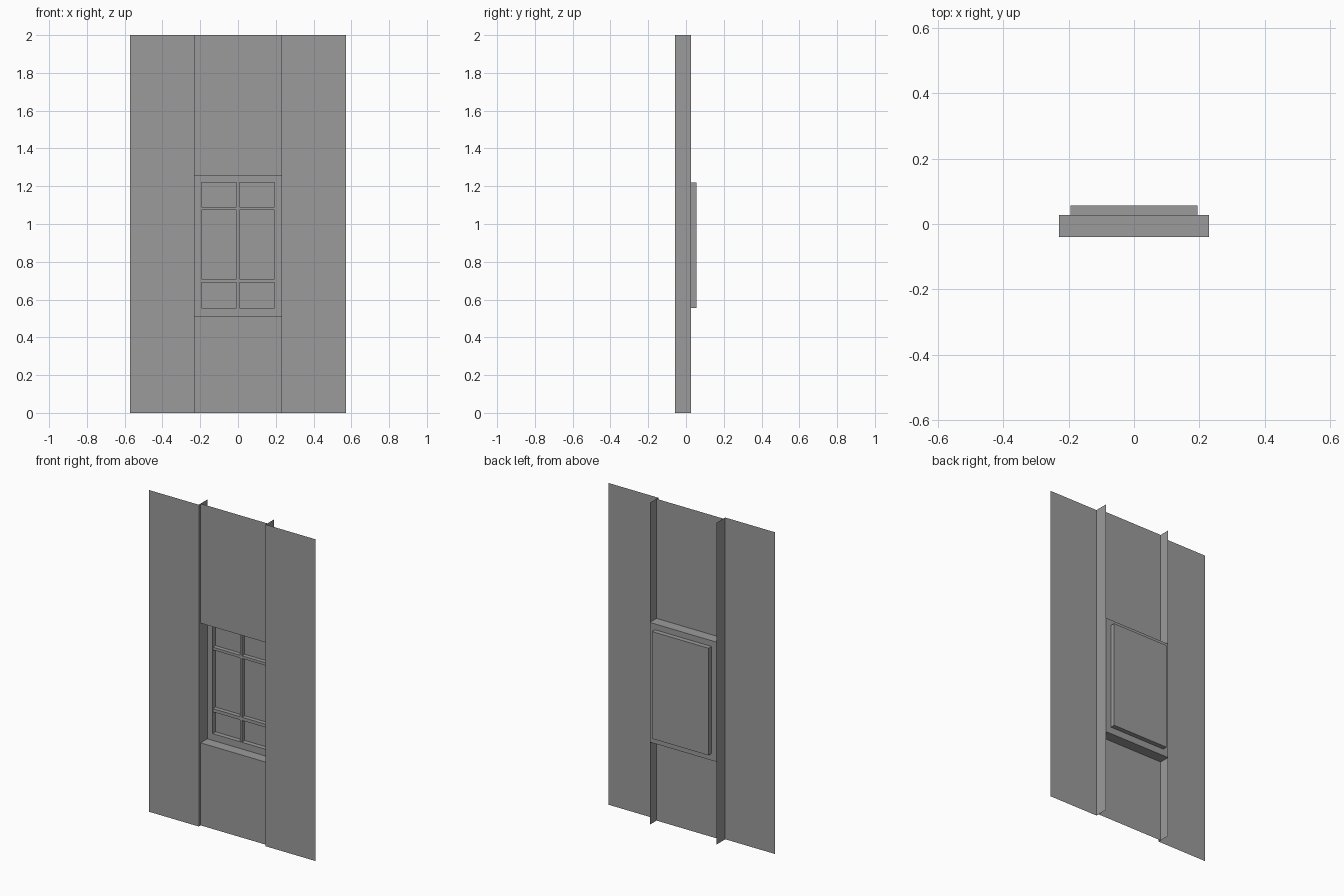
import bpy, bmesh
from mathutils import Vector

if "Cube" in bpy.data.objects:
    bpy.data.objects.remove(bpy.data.objects["Cube"])

# Shared dimensions
HALF_W, OPEN_W, PANE_W, TOP = 0.572, 0.23, 0.194, 2.0
FRONT, RECESS, FRAME, GLASS = -0.057, -0.039, 0.027, 0.056
OPEN_Z = (0.513, 1.257)
PANE_Z = (0.555, 1.221)

# Dark grey for every part
GREY = bpy.data.materials.new("dark_grey")
GREY.diffuse_color = (0.33, 0.33, 0.33, 1)
GREY.use_nodes = True
GREY.node_tree.nodes["Principled BSDF"].inputs["Base Color"].default_value = GREY.diffuse_color


def finish(name, bm):
    mesh = bpy.data.meshes.new(name)
    bm.to_mesh(mesh)
    bm.free()
    mesh.materials.append(GREY)
    obj = bpy.data.objects.new(name, mesh)
    bpy.context.collection.objects.link(obj)
    return obj


def sheet(name, profile, sweep, flip=False):
    """Open profile swept along a vector into thin single-sided walls."""
    bm = bmesh.new()
    a = [bm.verts.new(p) for p in profile]
    b = [bm.verts.new(Vector(p) + Vector(sweep)) for p in profile]
    for i in range(len(a) - 1):
        bm.faces.new((a[i], a[i + 1], b[i + 1], b[i]))
    if flip:
        bmesh.ops.reverse_faces(bm, faces=bm.faces)
    return finish(name, bm)


def box(name, x, y, z):
    bm = bmesh.new()
    bmesh.ops.create_cube(bm, size=1)
    for v in bm.verts:
        v.co = [r[0] if c < 0 else r[1] for c, r in zip(v.co, (x, y, z))]
    return finish(name, bm)


def rect(bm, w, y, z):
    return [bm.verts.new(p) for p in
            ((-w, y, z[0]), (w, y, z[0]), (w, y, z[1]), (-w, y, z[1]))]


# Side walls, each turning back into a full-height jamb
for s, side in ((-1, "left"), (1, "right")):
    sheet(f"{side}_wall_and_jamb",
          [(s * HALF_W, FRONT, 0), (s * OPEN_W, FRONT, 0), (s * OPEN_W, FRAME, 0)],
          (0, 0, TOP), flip=s > 0)

# Recessed wall below with sill, and wall above with lintel
for name, z_end, z_open in (("lower_wall_and_sill", 0, OPEN_Z[0]),
                            ("upper_wall_and_lintel", TOP, OPEN_Z[1])):
    sheet(name,
          [(-OPEN_W, RECESS, z_end), (-OPEN_W, RECESS, z_open), (-OPEN_W, FRAME, z_open)],
          (2 * OPEN_W, 0, 0), flip=z_end == 0)

# Window frame stepping back to the glass
bm = bmesh.new()
loops = [rect(bm, OPEN_W, FRAME, OPEN_Z),
         rect(bm, PANE_W, FRAME, PANE_Z),
         rect(bm, PANE_W, GLASS, PANE_Z)]
for a, b in zip(loops, loops[1:]):
    for i in range(4):
        j = (i + 1) % 4
        bm.faces.new((a[i], a[j], b[j], b[i]))
bm.faces.new(loops[-1])
finish("window_frame", bm)

# Glazing bars
BAR_Y = (FRAME + 0.003, GLASS)
box("vertical_bar", (-0.008, 0.007), BAR_Y, PANE_Z)
for name, z in (("lower_bar", (0.689, 0.709)), ("upper_bar", (1.074, 1.091))):
    box(name, (-PANE_W, PANE_W), BAR_Y, z)
